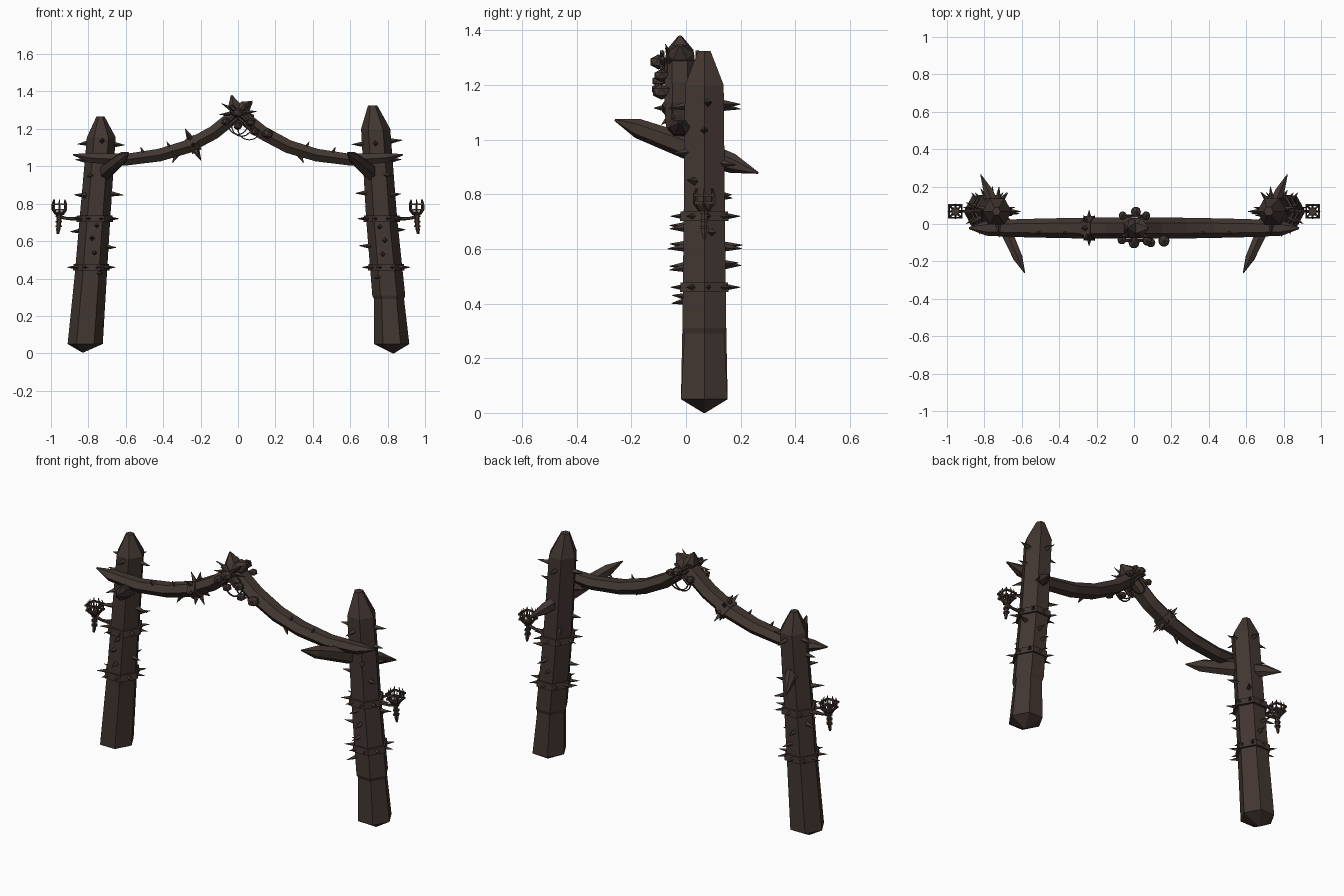
import bpy, bmesh, math, random
from mathutils import Vector

if "Cube" in bpy.data.objects:
    bpy.data.objects.remove(bpy.data.objects["Cube"])

random.seed(4)
wood = bpy.data.materials.new("dark brown wood")
wood.diffuse_color = (0.054, 0.037, 0.031, 1)
wood.use_nodes = True
wood.node_tree.nodes["Principled BSDF"].inputs["Base Color"].default_value = wood.diffuse_color


def finish(name, bm):
    bmesh.ops.recalc_face_normals(bm, faces=bm.faces)
    me = bpy.data.meshes.new(name)
    bm.to_mesh(me)
    bm.free()
    me.materials.append(wood)
    ob = bpy.data.objects.new(name, me)
    bpy.context.collection.objects.link(ob)
    return ob


def sweep(bm, path, n=6, side=(0, 1, 0), phase=0.0, level=False):
    """Loft n-gon rings through (x, y, z, radius along side, other radius)."""
    pts = [Vector(p[:3]) for p in path]
    rings = []
    for i, p in enumerate(path):
        t = (pts[min(i + 1, len(pts) - 1)] - pts[max(i - 1, 0)]).normalized()
        if level:
            t = Vector((0, 0, 1))
        s = Vector(side)
        u = (s - t * s.dot(t)).normalized()
        v = t.cross(u)
        rings.append([bm.verts.new(pts[i] + u * p[3] * math.cos(a) + v * p[4] * math.sin(a))
                      for a in (phase + math.tau * k / n for k in range(n))])
    for a, b in zip(rings, rings[1:]):
        for k in range(n):
            bm.faces.new((a[k], a[(k + 1) % n], b[(k + 1) % n], b[k]))
    bm.faces.new(rings[0])
    bm.faces.new(rings[-1])


def spike(bm, base, direction, length, r=0.016):
    d = Vector(direction).normalized()
    side = (0, 0, 1) if abs(d.z) < 0.9 else (1, 0, 0)
    b = Vector(base)
    tip = b + d * length
    sweep(bm, [(*b, r, r), (*tip, 0.001, 0.001)], 4, side)


def ring(bm, center, R, r, n=12, axis='Z', squash=1.0):
    """Closed hoop of square section."""
    c = Vector(center)
    loops = []
    for k in range(n):
        a = math.tau * (k + 0.5) / n
        d = Vector((math.cos(a), math.sin(a), 0)) if axis == 'Z' else Vector((math.cos(a), 0, math.sin(a) * squash))
        up = Vector((0, 0, 1)) if axis == 'Z' else Vector((0, 1, 0))
        loops.append([bm.verts.new(c + d * R + (d * i + up * j) * r)
                      for i, j in ((-1, -1), (1, -1), (1, 1), (-1, 1))])
    for k in range(n):
        a, b = loops[k], loops[(k + 1) % n]
        for j in range(4):
            bm.faces.new((a[j], a[(j + 1) % 4], b[(j + 1) % 4], b[j]))


# Post profiles: (x, z, radius)
posts = {
    "left": (-1, [(-.83, .005, .004), (-.817, .05, .094), (-.787, .42, .086), (-.765, .72, .082),
                  (-.731, 1.155, .077), (-.735, 1.265, .022)]),
    "right": (1, [(.83, .0, .004), (.822, .05, .094), (.808, .29, .08), (.806, .31, .088), (.768, .72, .083),
                  (.736, 1.2, .078), (.72, 1.325, .025)]),
}
PY = 0.067


def axis_x(prof, z):
    for (x0, z0, _), (x1, z1, _) in zip(prof, prof[1:]):
        if z0 <= z <= z1:
            return x0 + (x1 - x0) * (z - z0) / (z1 - z0)
    return prof[-1][0]


for label, (s, prof) in posts.items():
    # Hexagonal sharpened post
    bm = bmesh.new()
    sweep(bm, [(x, PY, z, r, r * 1.05) for x, z, r in prof], 6, (1, 0, 0), level=True)
    finish(label + "_post", bm)

    # Thorns scattered up the post: (height, angle in degrees)
    bm = bmesh.new()
    for z, deg in ((1.13, 10), (1.12, 180), (1.13, 95), (1.13, 265), (1.03, 0), (1.01, 215), (.96, 300),
                   (.86, 185), (.84, 330), (.68, 260), (.66, 20), (.61, 80), (.61, 275), (.54, 100),
                   (.54, 262), (.57, 190), (.92, 60), (.80, 130), (.42, 240)):
        a = math.radians(deg)
        d = Vector((s * math.cos(a), math.sin(a), random.uniform(-.15, .1)))
        spike(bm, Vector((axis_x(prof, z), PY, z)) + d * .06, d, random.uniform(.065, .085), .018)
    finish(label + "_post_thorns", bm)

    # Spiked collars
    bm = bmesh.new()
    for z in (.46, .72):
        x = axis_x(prof, z)
        sweep(bm, [(x, PY, z - .018, .098, .103), (x, PY, z + .018, .094, .1)], 6, (1, 0, 0), level=True)
        for k in range(9):
            a = math.tau * (k + .25) / 9
            d = Vector((math.cos(a), math.sin(a), 0))
            spike(bm, Vector((x, PY, z)) + d * .075, d, .057, .013)
    finish(label + "_collars", bm)

    # Slanted stake driven through the post
    bm = bmesh.new()
    a, b = Vector((s * .585, -.26, 1.072)), Vector((s * .82, .265, .878))
    sweep(bm, [(*a.lerp(b, t), r, r * .8) for t, r in
               ((0, .004), (.16, .036), (.5, .046), (.82, .036), (1, .003))], 6, (0, 0, 1))
    finish(label + "_slanted_stake", bm)

    # Curved beam rising to the peak, crossing the other beam at the top
    bm = bmesh.new()
    top = [(.04, 1.32, .038), (.075, 1.345, .006)] if s < 0 else [(.025, 1.33, .036), (.035, 1.38, .005)]
    curve = [(-.882, 1.062, .004), (-.79, 1.045, .03), (-.6, 1.035, .036), (-.42, 1.06, .039),
             (-.27, 1.105, .041), (-.13, 1.18, .042), (-.03, 1.26, .042)] + top
    sweep(bm, [(-s * x, -.022, z, r * 1.35, r) for x, z, r in curve], 6, (0, 1, 0))
    # small thorns on the beam
    for x, z, dz in ((.5, 1.06, 1), (.36, 1.09, 1), (.33, 1.06, -1)):
        spike(bm, (s * x, -.04, z), (s * .5, -.3, dz), .05, .016)
    finish(label + "_beam", bm)

    # Torch bracket, handle and cage
    bm = bmesh.new()
    tx = s * .955
    sweep(bm, [(s * .82, PY, .72, .014, .014), (s * .91, PY, .72, .008, .008), (tx, PY, .73, .01, .01)], 5)
    finish(label + "_torch_bracket", bm)
    bm = bmesh.new()
    sweep(bm, [(tx + s * .008, PY, .637, .006, .006), (tx + s * .006, PY, .66, .011, .011),
               (tx, PY, .735, .014, .014), (tx, PY, .75, .026, .026), (tx, PY, .757, .022, .022)],
          6, (1, 0, 0), level=True)
    for z in (.675, .70, .73):
        sweep(bm, [(tx + s * .004, PY, z, .018, .018), (tx + s * .004, PY, z + .008, .018, .018)], 6, (1, 0, 0))
    finish(label + "_torch_handle", bm)
    bm = bmesh.new()
    for z, R in ((.768, .046), (.797, .05)):
        ring(bm, (tx, PY, z), R, .005, 4)
    for k in range(8):
        a = math.tau * k / 8
        R = .042 if k % 2 else .036
        c, q = math.cos(a), math.sin(a)
        sweep(bm, [(tx + c * .018, PY + q * .018, .742, .006, .006), (tx + c * R, PY + q * R, .768, .006, .006),
                   (tx + c * R, PY + q * R, .80, .005, .005),
                   (tx + c * R * .85, PY + q * R * .85, .822, .002, .002)], 4, (.3, .9, .1))
    finish(label + "_torch_cage", bm)

# Spiked band on the left beam
bm = bmesh.new()
sweep(bm, [(-.265, -.022, 1.103, .066, .05), (-.215, -.022, 1.13, .066, .05)], 6)
for k in range(8):
    a = math.tau * k / 8
    d = Vector((-.45 * math.sin(a), math.cos(a), .9 * math.sin(a)))
    spike(bm, Vector((-.24, -.022, 1.116)) + d * .04, d, .056, .018)
finish("beam_spiked_band", bm)

# Lashing and splinters at the crossing
bm = bmesh.new()
for x0, z0, x1, z1 in ((-.045, 1.235, .04, 1.31), (.045, 1.235, -.04, 1.31)):
    for o in (-.012, .012):
        sweep(bm, [(x0, -.088, z0 + o, .009, .009), (x1, -.088, z1 + o, .009, .009)], 5)
        sweep(bm, [(x0, .042, z0 + o, .009, .009), (x1, .042, z1 + o, .009, .009)], 5)
for deg in (5, 40, 150, 185, 215, 325):
    a = math.radians(deg)
    spike(bm, (0, -.05, 1.285), (math.cos(a), -.25, math.sin(a)), .105, .02)
finish("crossing_lashing", bm)

# Knobbly trophies hung around the crossing
bm = bmesh.new()
for x, y, z, r in ((0, -.1, 1.285, .033), (-.065, -.085, 1.24, .026), (.07, -.09, 1.235, .028),
                   (.01, .065, 1.29, .03), (.16, -.09, 1.175, .034), (.09, -.1, 1.185, .027),
                   (-.06, .045, 1.255, .024), (.065, .045, 1.265, .024), (0, -.1, 1.215, .026)):
    v = bmesh.ops.create_icosphere(bm, subdivisions=1, radius=r)["verts"]
    bmesh.ops.scale(bm, verts=v, vec=(1, 1.05, .85))
    bmesh.ops.translate(bm, verts=v, vec=(x, y, z))
finish("hanging_trophies", bm)

# Thin rope loops below the crossing
bm = bmesh.new()
ring(bm, (.02, -.07, 1.22), .055, .003, 14, 'Y', 1.1)
ring(bm, (.06, -.02, 1.195), .06, .003, 14, 'Y', .9)
ring(bm, (.0, .03, 1.22), .05, .003, 14, 'Y', 1.0)
finish("rope_loops", bm)
